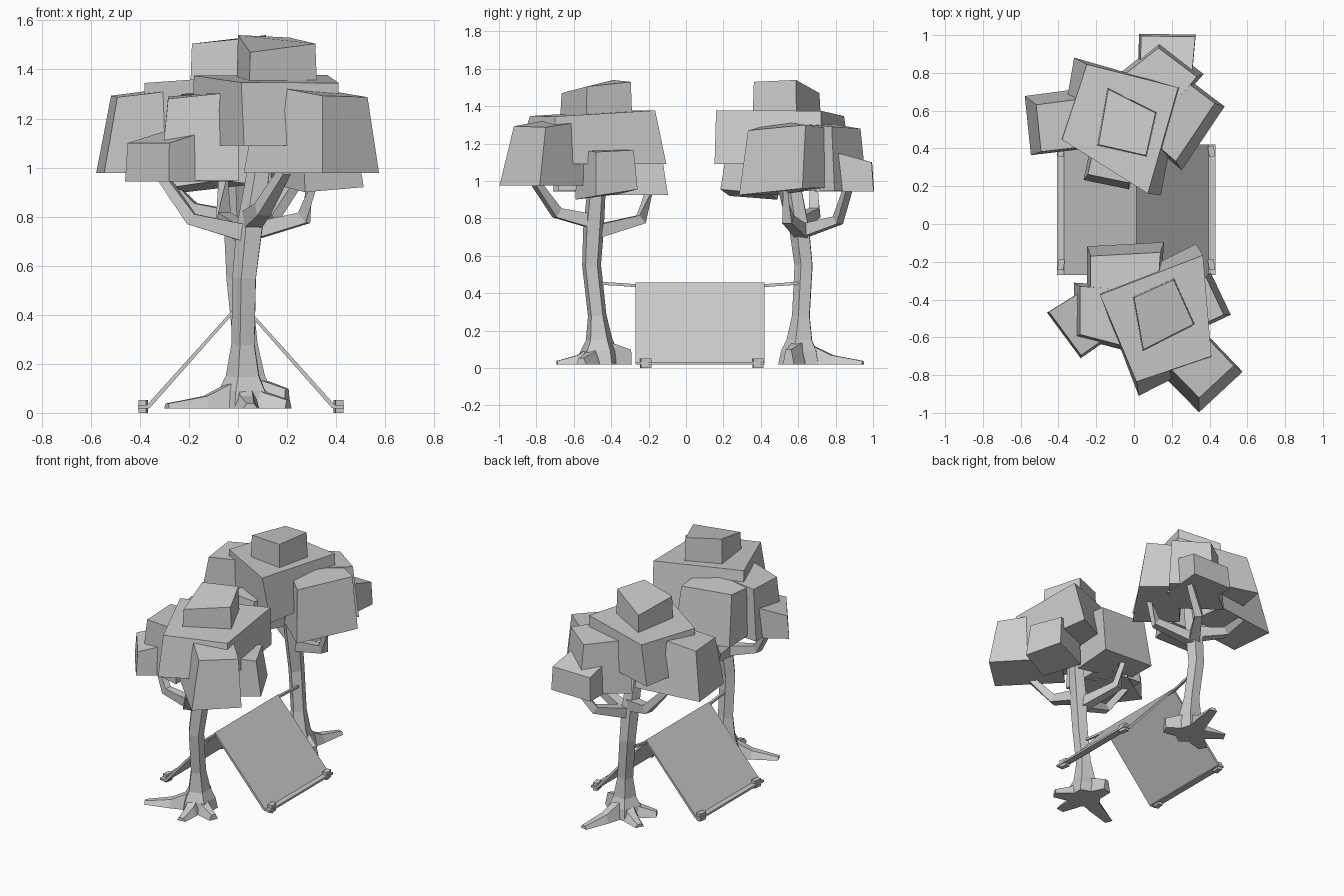
import bpy, bmesh, math
from mathutils import Vector, Matrix

if "Cube" in bpy.data.objects:
    bpy.data.objects.remove(bpy.data.objects["Cube"])


def finish(name, rings):
    """Skin a list of equal-length vertex rings into a closed solid."""
    bm = bmesh.new()
    loops = [[bm.verts.new(p) for p in r] for r in rings]
    n = len(loops[0])
    for a, b in zip(loops, loops[1:]):
        for i in range(n):
            j = (i + 1) % n
            bm.faces.new((a[i], a[j], b[j], b[i]))
    bm.faces.new(loops[0][::-1])
    bm.faces.new(loops[-1])
    bmesh.ops.recalc_face_normals(bm, faces=bm.faces[:])
    mesh = bpy.data.meshes.new(name)
    bm.to_mesh(mesh)
    bm.free()
    obj = bpy.data.objects.new(name, mesh)
    bpy.context.collection.objects.link(obj)
    return obj


def block(name, top, z_low, flare=1.1, shift=(0, 0)):
    """Foliage block: uneven top corners, flared lower ring."""
    top = [Vector(p) for p in top]
    c = sum(top, Vector()) / 4
    lows = z_low if isinstance(z_low, (list, tuple)) else [z_low] * 4
    low = [Vector((c.x + (p.x - c.x) * flare + shift[0],
                   c.y + (p.y - c.y) * flare + shift[1], z)) for p, z in zip(top, lows)]
    return finish(name, [low, top])


def tube(name, path, sides, turn=0.0):
    """Faceted limb through (x, y, z, radius) points."""
    pts = [Vector(p[:3]) for p in path]
    rings = []
    for i, p in enumerate(pts):
        d = (pts[min(i + 1, len(pts) - 1)] - pts[max(i - 1, 0)]).normalized()
        ref = Vector((1, 0, 0)) if abs(d.z) > 0.8 else Vector((0, 0, 1))
        u = d.cross(ref).normalized()
        v = d.cross(u)
        rings.append([p + path[i][3] * (u * math.cos(a) + v * math.sin(a))
                      for a in (turn + math.tau * k / sides for k in range(sides))])
    return finish(name, rings)


def root(name, start, tip, w, h_tip):
    """Wedge root with a flat underside."""
    s, t = Vector((*start, 0)), Vector((*tip, 0))
    side = (t - s).normalized().cross(Vector((0, 0, 1)))
    rings = []
    for f, width, h in ((0, w, 0.13), (0.5, w * 0.85, 0.03 + h_tip), (1, w * 0.5, h_tip)):
        p = s.lerp(t, f)
        rings.append([p + side * k * width + Vector((0, 0, z))
                      for k, z in ((-1, 0.018), (1, 0.018), (0.5, 0.018 + h), (-0.5, 0.018 + h))])
    return finish(name, rings)


def box(name, lo, hi):
    (x0, y0, z0), (x1, y1, z1) = lo, hi
    flat = [(x0, y0), (x1, y0), (x1, y1), (x0, y1)]
    return finish(name, [[(x, y, z) for x, y in flat] for z in (z0, z1)])


tree = []

# Foliage
tree.append(block("foliage_crown", [(0, -.39, 1.54), (.21, -.295, 1.53),
            (.315, -.53, 1.505), (.05, -.665, 1.47)], 1.3, 1.05))
main_top = [(-.18, -.375, 1.375), (.365, -.165, 1.377), (.41, -.70, 1.345), (.013, -.835, 1.347)]
main_low = [(-.185, -.36, 1.09), (.33, -.105, 1.09), (.415, -.71, 1.09), (.025, -.91, 1.09)]
tree.append(finish("foliage_main", [main_low, main_top]))
tree.append(block("foliage_front_right", [(.345, -.92, 1.293), (.528, -.75, 1.287),
            (.27, -.48, 1.33), (.09, -.66, 1.34)], .977, 1.26, (-.01, -.02)))
tree.append(block("foliage_right", [(.38, -.28, 1.165), (.475, -.48, 1.155),
            (.26, -.58, 1.17), (.15, -.37, 1.18)], [.955, .92, .9, .93], 1.11, (.02, .005)))
tree.append(block("foliage_back", [(-.23, -.17, 1.30), (.14, -.15, 1.27),
            (.12, -.43, 1.32), (-.23, -.40, 1.28)], [.96, .925, .925, .965], 1.1, (0, .04)))
tree.append(block("foliage_left", [(-.45, -.465, 1.10), (-.28, -.695, 1.10),
            (-.03, -.52, 1.18), (-.20, -.31, 1.18)], .943, 1.05, (0, -.006)))
tree.append(block("foliage_front_left", [(-.285, -.33, 1.29), (-.285, -.585, 1.28),
            (0, -.66, 1.31), (0, -.35, 1.31)], .947, 1.13, (-.015, 0)))

# Trunk and branches
tree.append(tube("trunk", [(.025, -.465, .018, .12), (.025, -.465, .09, .105), (.025, -.465, .15, .075),
            (.025, -.475, .28, .052), (.03, -.505, .55, .053), (.05, -.495, .74, .058),
            (.09, -.475, 1.0, .05)], 5, .3))
tree.append(tube("branch_left", [(.04, -.49, .73, .05), (-.19, -.51, .79, .035),
            (-.32, -.44, .98, .026)], 4, .78))
tree.append(tube("branch_front", [(.05, -.48, .78, .055), (.10, -.69, .83, .04),
            (.19, -.80, .985, .028)], 4, .78))
tree.append(tube("branch_back", [(.03, -.48, .73, .05), (-.06, -.24, .795, .038),
            (-.06, -.19, .97, .026)], 4, .78))

# Roots
for i, (tip, w, h) in enumerate([((-.29, -.60), .055, .02), ((.05, -.69), .06, .02),
                                 ((.205, -.56), .06, .035), ((-.02, -.297), .065, .08)]):
    tree.append(root(f"root_{i + 1}", (.02, -.47), tip, w, h))

# Second tree is the first, turned and moved
place = Matrix.Translation((.425, .353, 0)) @ Matrix.Rotation(math.radians(-127), 4, 'Z')
for obj in tree:
    twin = obj.copy()
    twin.name = "rear_" + obj.name
    bpy.context.collection.objects.link(twin)
    twin.matrix_world = place

# Tarp shelter: sloped sheets, hems and pegs
Y0, Y1, RX = -.27, .42, .012
for side, label in ((-1, "left"), (1, "right")):
    e = RX + side * .385
    prof = [(RX, .458), (e, .03), (e - side * .014, .02), (RX, .440)]
    finish(f"tarp_{label}", [[(x, y, z) for x, z in prof] for y in (Y0, Y1)])
    a, b = sorted((e - side * .01, RX + side * .42))
    box(f"tarp_hem_{label}", (a, Y0, .018), (b, Y1, .032))
    for k, y in enumerate((-.215, .385)):
        px = RX + side * .398
        peg = box(f"peg_{label}_{k + 1}", (-.016, -.028, 0), (.016, .028, .052))
        peg.matrix_world = Matrix.Translation((px, y, 0)) @ Matrix.Rotation(.15 * side, 4, 'Z')

# Ridge line tied between the trunks
tube("ridge_rope", [(.025, -.50, .456, .011), (RX, Y0, .441, .011),
                    (RX, Y1, .441, .011), (.045, .64, .456, .011)], 4, .78)
